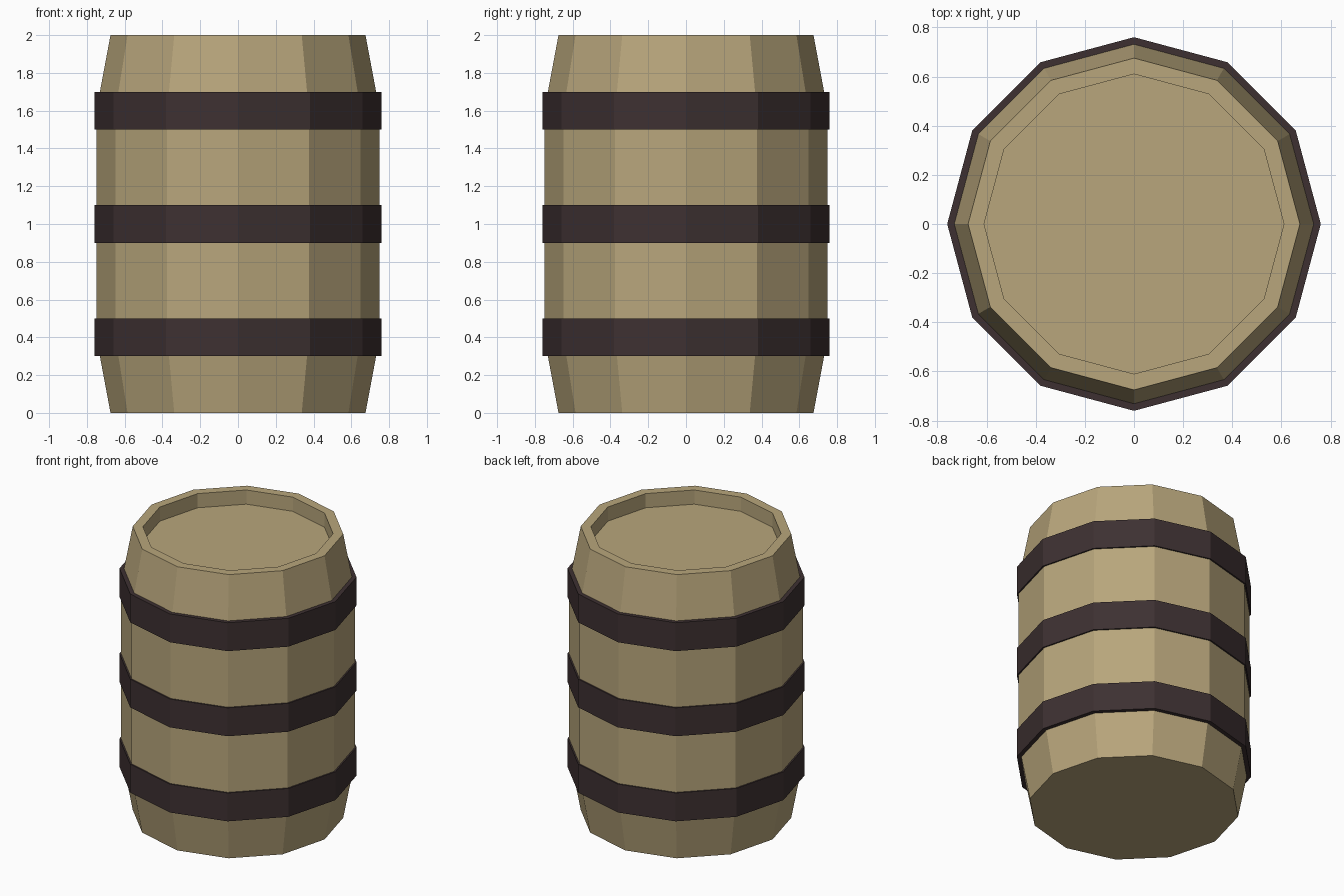
import bpy, bmesh
from math import cos, sin, tau

if "Cube" in bpy.data.objects:
    bpy.data.objects.remove(bpy.data.objects["Cube"])

SIDES = 12


def material(name, color):
    m = bpy.data.materials.new(name)
    m.diffuse_color = (*color, 1)
    m.use_nodes = True
    m.node_tree.nodes["Principled BSDF"].inputs["Base Color"].default_value = m.diffuse_color
    return m


def lathe(name, profile, mat, closed=False):
    """Revolve (radius, z) points; cap the ends unless the profile is a closed loop."""
    bm = bmesh.new()
    rings = [[bm.verts.new((r * cos(tau * i / SIDES), r * sin(tau * i / SIDES), z))
              for i in range(SIDES)] for r, z in profile]
    pairs = list(zip(rings, rings[1:]))
    if closed:
        pairs.append((rings[-1], rings[0]))
    else:
        bm.faces.new(rings[0])
        bm.faces.new(rings[-1])
    for a, b in pairs:
        for i in range(SIDES):
            j = (i + 1) % SIDES
            bm.faces.new((a[i], a[j], b[j], b[i]))
    bmesh.ops.recalc_face_normals(bm, faces=bm.faces)
    mesh = bpy.data.meshes.new(name)
    bm.to_mesh(mesh)
    bm.free()
    mesh.materials.append(mat)
    obj = bpy.data.objects.new(name, mesh)
    bpy.context.collection.objects.link(obj)
    return obj


wood = material("wood", (0.48, 0.38, 0.20))
iron = material("iron", (0.047, 0.030, 0.031))

# Barrel body with a recessed lid
lathe("barrel_body", [(0.675, 0), (0.75, 0.4), (0.75, 1.6), (0.675, 2.0),
                      (0.61, 2.0), (0.61, 1.9)], wood)

# Three iron hoops
for label, z in (("lower", 0.4), ("middle", 1.0), ("upper", 1.6)):
    lathe(label + "_hoop", [(0.76, z - 0.1), (0.76, z + 0.1),
                            (0.72, z + 0.1), (0.72, z - 0.1)], iron, closed=True)
